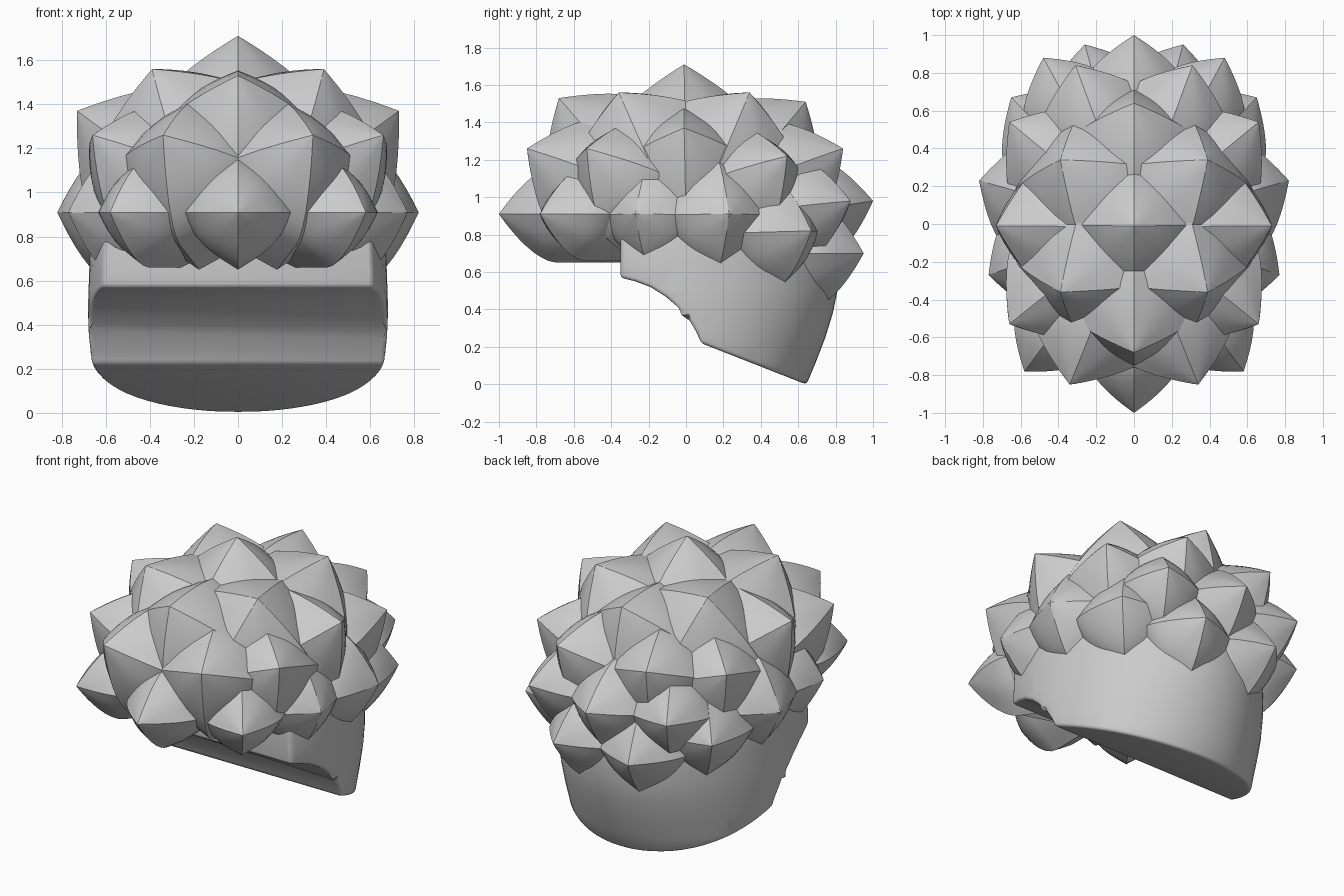
import bpy, bmesh, math
from mathutils import Vector

old = bpy.data.objects.get("Cube")
if old:
    bpy.data.objects.remove(old)

grey = bpy.data.materials.new("plain_grey")
grey.use_nodes = True
colour = (0.6, 0.6, 0.6, 1)
grey.diffuse_color = colour
grey.node_tree.nodes["Principled BSDF"].inputs["Base Color"].default_value = colour


def finish(name, bm):
    bmesh.ops.recalc_face_normals(bm, faces=bm.faces)
    mesh = bpy.data.meshes.new(name)
    bm.to_mesh(mesh)
    bm.free()
    mesh.materials.append(grey)
    obj = bpy.data.objects.new(name, mesh)
    bpy.context.collection.objects.link(obj)
    return obj


def loft(bm, rings, sharp_step=0):
    """Skin equal rings of points; every sharp_step-th column gets a hard edge."""
    loops = [[bm.verts.new(p) for p in ring] for ring in rings]
    n = len(loops[0])
    for a, b in zip(loops, loops[1:]):
        for i in range(n):
            j = (i + 1) % n
            bm.faces.new((a[i], a[j], b[j], b[i])).smooth = True
            if sharp_step and i % sharp_step == 0:
                bm.edges.get((a[i], b[i])).smooth = False
    return loops


# Pointed bud: a four-cornered column that curves in to a tip
SIDE = 6
DEPTH = 0.66


def bud(name, tip, radius, nose, centre_z):
    tip = Vector(tip)
    axis = (tip - Vector((0, 0, centre_z))).normalized()
    ref = Vector((0, 0, 1)) if tip.z < 1.35 else Vector((1, 0, 0))
    u = (ref - axis * ref.dot(axis)).normalized()
    v = axis.cross(u)
    drops = [(k / 9) ** 1.3 for k in range(1, 10)]
    spans = [(d * nose, radius * (1 - (1 - d) ** 1.7)) for d in drops]
    spans.append((DEPTH, radius))
    rings = []
    for drop, r in spans:
        ring = []
        for i in range(4 * SIDE):
            t = math.tau * i / (4 * SIDE)
            c, s = math.cos(t), math.sin(t)
            w = r / (abs(c) + abs(s)) * (1 + 0.17 * abs(math.sin(2 * t)))
            ring.append(tip - axis * drop + u * c * w + v * s * w)
        rings.append(ring)
    bm = bmesh.new()
    loops = loft(bm, rings, SIDE)
    point = bm.verts.new(tip)
    first = loops[0]
    for i, a in enumerate(first):
        bm.faces.new((point, a, first[(i + 1) % len(first)])).smooth = True
        if i % SIDE == 0:
            bm.edges.get((point, a)).smooth = False
    bm.faces.new(loops[-1])
    finish(name, bm)


# Tip, radius, length of the curved nose, height the axis starts from;
# off-centre buds are mirrored
buds = {
    "crown_bud": ((0, -0.01, 1.71), 0.42, 0.42, 0.75),
    "front_upper_bud": ((0, -0.68, 1.53), 0.41, 0.44, 0.75),
    "back_upper_bud": ((0, 0.64, 1.51), 0.41, 0.44, 0.75),
    "front_shoulder_bud": ((0.39, -0.36, 1.56), 0.46, 0.42, 0.75),
    "back_shoulder_bud": ((0.39, 0.34, 1.56), 0.46, 0.42, 0.75),
    "side_upper_bud": ((0.73, -0.01, 1.37), 0.44, 0.5, 0.86),
    "front_middle_bud": ((0.34, -0.85, 1.26), 0.36, 0.4, 0.82),
    "front_side_bud": ((0.66, -0.53, 1.26), 0.35, 0.4, 0.82),
    "back_middle_bud": ((0.31, 0.84, 1.26), 0.33, 0.38, 0.82),
    "back_side_bud": ((0.66, 0.54, 1.22), 0.35, 0.4, 0.82),
    "front_bud": ((0, -1.0, 0.91), 0.26, 0.31, 0.91),
    "front_corner_bud": ((0.58, -0.78, 0.91), 0.25, 0.29, 0.91),
    "side_front_bud": ((0.77, -0.27, 0.91), 0.29, 0.24, 0.9),
    "side_back_bud": ((0.82, 0.23, 0.91), 0.31, 0.26, 0.9),
    "back_corner_bud": ((0.65, 0.67, 0.82), 0.3, 0.29, 0.78),
    "back_bud": ((0, 1.0, 0.98), 0.28, 0.3, 0.84),
    "back_inner_bud": ((0.48, 0.88, 0.98), 0.27, 0.3, 0.84),
    "back_lower_bud": ((0.26, 0.95, 0.7), 0.28, 0.27, 0.7),
}
for name, (tip, radius, nose, cz) in buds.items():
    if tip[0] == 0:
        bud(name, tip, radius, nose, cz)
    else:
        for side, sign in (("left", 1), ("right", -1)):
            bud(side + "_" + name, (sign * tip[0], tip[1], tip[2]), radius, nose, cz)

# Dome that fills the gaps under the buds
bm = bmesh.new()
bmesh.ops.create_uvsphere(bm, u_segments=40, v_segments=20, radius=1)
geom = bm.verts[:] + bm.edges[:] + bm.faces[:]
bmesh.ops.bisect_plane(bm, geom=geom, plane_co=(0, 0, 0), plane_no=(0, 0, -1),
                       clear_outer=True)
bmesh.ops.holes_fill(bm, edges=[e for e in bm.edges if e.is_boundary])
for vert in bm.verts:
    vert.co = (vert.co.x * 0.66, vert.co.y * 0.74, vert.co.z * 0.53 + 0.92)
for face in bm.faces:
    face.smooth = len(face.verts) < 5
finish("dome", bm)

# Rounded base body: height, half width, half depth
levels = [(-0.15, 0.62, 0.57), (0, 0.65, 0.645), (0.12, 0.66, 0.695), (0.25, 0.67, 0.745),
          (0.38, 0.68, 0.785), (0.5, 0.68, 0.81), (0.65, 0.675, 0.815), (0.8, 0.67, 0.8),
          (1.0, 0.62, 0.75)]
bm = bmesh.new()
loops = loft(bm, [[(w * math.cos(math.tau * i / 64), d * math.sin(math.tau * i / 64), z)
                   for i in range(64)] for z, w, d in levels])
bm.faces.new(loops[0])
bm.faces.new(loops[-1])
body = finish("base_body", bm)

# Side profile that trims the body: flat front, scooped opening, sloping underside
profile = [(-0.35, 0.95), (-0.35, 0.57), (-0.27, 0.55), (-0.19, 0.52), (-0.11, 0.47),
           (-0.04, 0.41), (0.02, 0.34), (0.055, 0.28), (0.08, 0.22), (1.0, -0.141), (1.0, 0.95)]
bm = bmesh.new()
loops = loft(bm, [[(x, y, z) for y, z in profile] for x in (-1, 1)])
for loop in loops:
    bm.faces.new(loop)
cutter = finish("trim_helper", bm)
cutter.hide_render = True

trim = body.modifiers.new("trim", "BOOLEAN")
trim.operation = "INTERSECT"
trim.solver = "EXACT"
trim.object = cutter
tidy = body.modifiers.new("tidy", "WELD")
tidy.merge_threshold = 0.015
soften = body.modifiers.new("soften", "BEVEL")
soften.limit_method = "ANGLE"
soften.angle_limit = math.radians(35)
soften.width = 0.025
soften.segments = 3
bpy.context.view_layer.update()
graph = bpy.context.evaluated_depsgraph_get()
body.data = bpy.data.meshes.new_from_object(body.evaluated_get(graph))
body.modifiers.clear()
bpy.data.objects.remove(cutter)
body.data.materials.clear()
body.data.materials.append(grey)

bpy.ops.object.select_all(action="DESELECT")
body.select_set(True)
bpy.context.view_layer.objects.active = body
bpy.ops.object.shade_smooth_by_angle(angle=math.radians(35))
